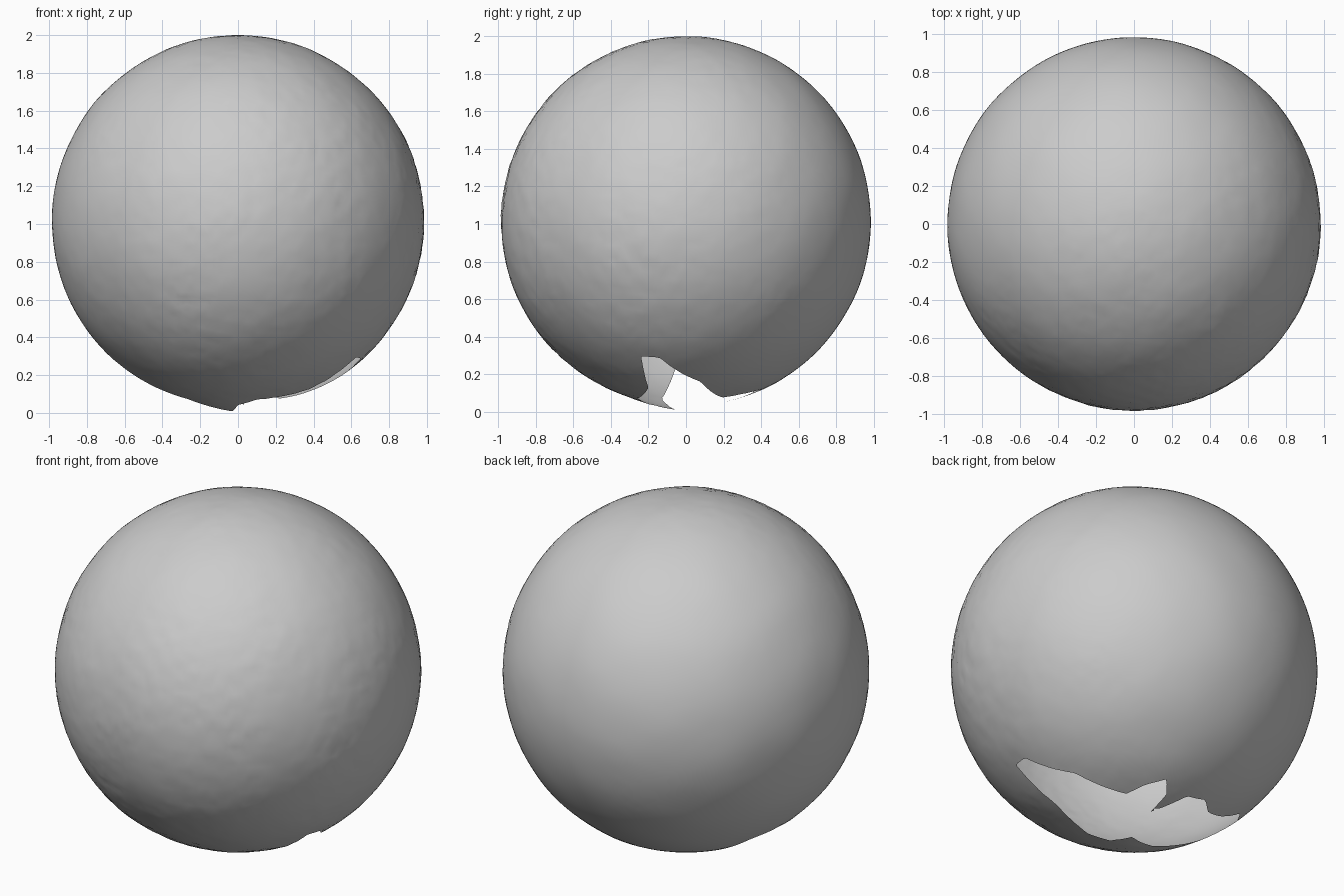
import bpy, bmesh
from mathutils import Vector, noise
from mathutils.geometry import intersect_point_line

RADIUS, CENTRE_Z = 0.985, 1.015

# Ragged outline of the opening underneath, in plan (x, y)
RIM = [(.63, -.24), (.65, -.14), (.48, .08), (.22, .195), (.18, .31), (.105, .40),
       (.04, .32), (.03, .17), (-.02, .26), (-.075, .355), (-.20, .36), (-.29, .275),
       (-.40, .24), (-.57, .21), (-.67, .06), (-.66, -.04), (-.45, -.09), (-.25, -.13),
       (-.10, -.08), (-.03, -.05), (0, -.20), (.10, -.26), (.38, -.20)]
rim = [Vector(p) for p in RIM]
edges = list(zip(rim, rim[1:] + rim[:1]))


def inside_rim(p):
    hit = False
    for a, b in edges:
        if (a.y > p.y) != (b.y > p.y):
            if p.x < a.x + (p.y - a.y) * (b.x - a.x) / (b.y - a.y):
                hit = not hit
    return hit


def nearest_on_rim(p):
    spots = []
    for a, b in edges:
        _, t = intersect_point_line(p, a, b)
        spots.append(a.lerp(b, min(max(t, 0), 1)))
    return min(spots, key=lambda q: (q - p).length)


def roughness(d):
    # Dents are strong on the front and left, faint at the back
    side = min(max(0.5 - 0.6 * d.y + 0.3 * d.x, 0.12), 1)
    patch = 0.5 + 0.5 * noise.noise(d * 2.5)
    fine = noise.noise(d * 22) + 0.6 * noise.noise(d * 45)
    return side * patch * 0.006 * fine + 0.003 * noise.noise(d * 4)


cube = bpy.data.objects.get("Cube")
if cube:
    bpy.data.objects.remove(cube, do_unlink=True)

# Thin open shell
bm = bmesh.new()
bmesh.ops.create_icosphere(bm, subdivisions=6, radius=RADIUS)

# Cut the opening and snap its border to the outline
cut = [f for f in bm.faces if f.calc_center_median().z < 0
       and inside_rim(f.calc_center_median().xy)]
bmesh.ops.delete(bm, geom=cut, context='FACES')
for v in bm.verts:
    if v.is_boundary:
        q = nearest_on_rim(v.co.xy)
        if (q - v.co.xy).length < 0.03:
            v.co = Vector((q.x, q.y, -(RADIUS ** 2 - q.length_squared) ** 0.5))

# Dented surface and the torn tip hanging from the front edge
tip = Vector((-.03, -.05))
for v in bm.verts:
    d = v.co.normalized()
    v.co += d * roughness(d)
    if v.co.z < 0:
        v.co.z -= 0.022 * max(0, 1 - (v.co.xy - tip).length / 0.25)
    v.co.z += CENTRE_Z
bm.normal_update()

mesh = bpy.data.meshes.new("hollow_ball")
bm.to_mesh(mesh)
bm.free()
ball = bpy.data.objects.new("hollow_ball", mesh)
bpy.context.collection.objects.link(ball)

# Plain grey
grey = bpy.data.materials.new("light_grey")
grey.use_nodes = True
colour = (0.6, 0.6, 0.6, 1)
grey.diffuse_color = colour
grey.node_tree.nodes["Principled BSDF"].inputs["Base Color"].default_value = colour
mesh.materials.append(grey)

bpy.context.view_layer.objects.active = ball
ball.select_set(True)
bpy.ops.object.shade_smooth_by_angle()
